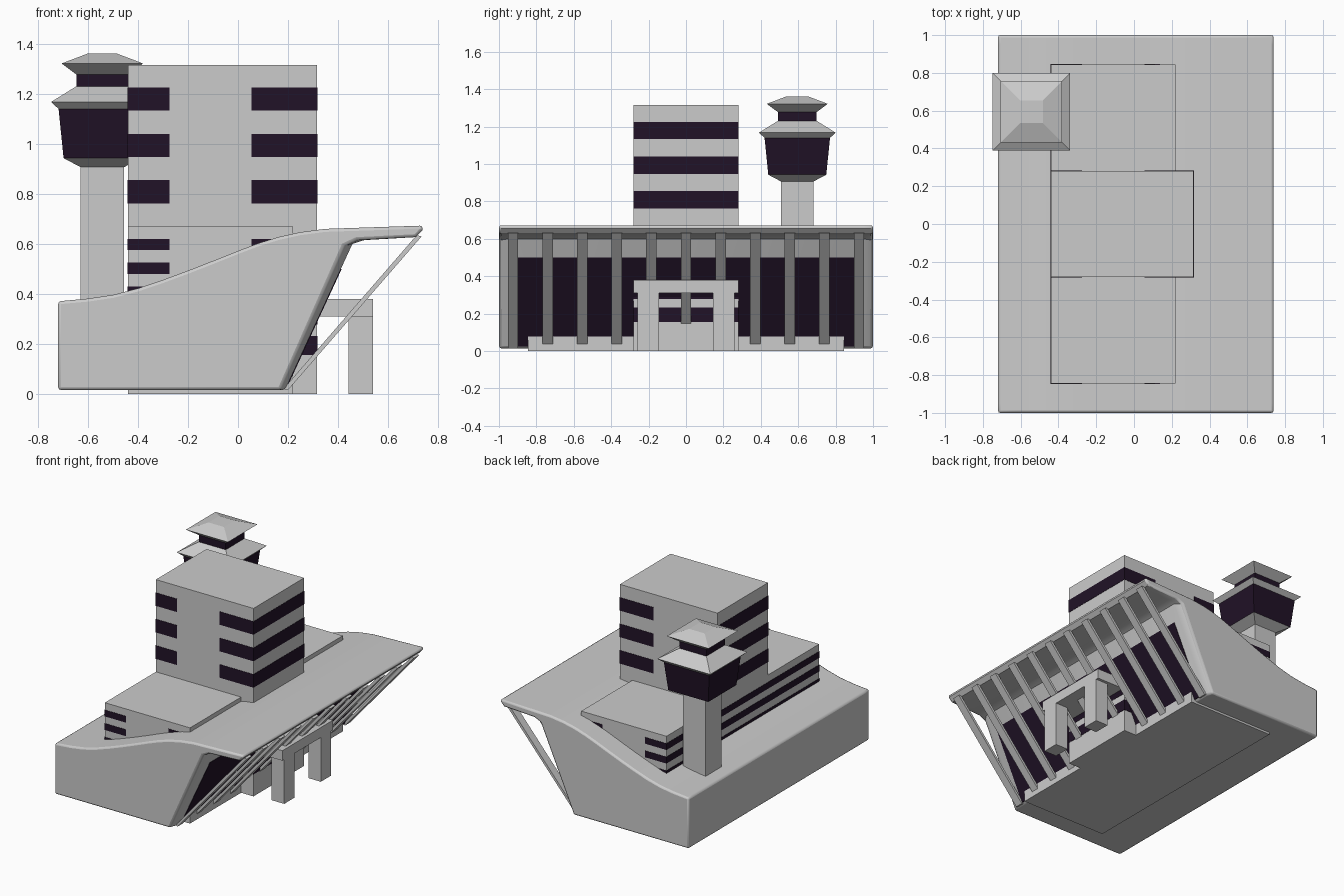
import bpy, bmesh
from math import radians

if "Cube" in bpy.data.objects:
    bpy.data.objects.remove(bpy.data.objects["Cube"])

glass = bpy.data.materials.new("dark_glass")
glass.diffuse_color = (0.015, 0.006, 0.02, 1)
glass.use_nodes = True
glass.node_tree.nodes["Principled BSDF"].inputs["Base Color"].default_value = glass.diffuse_color


def make(name, sections, mat=None):
    """Skin a row of equal-length closed sections and cap both ends."""
    bm = bmesh.new()
    rows = [[bm.verts.new(p) for p in s] for s in sections]
    n = len(rows[0])
    for a, b in zip(rows, rows[1:]):
        for i in range(n):
            j = (i + 1) % n
            bm.faces.new((a[i], a[j], b[j], b[i]))
    bm.faces.new(rows[0])
    bm.faces.new(rows[-1])
    bmesh.ops.recalc_face_normals(bm, faces=bm.faces)
    me = bpy.data.meshes.new(name)
    bm.to_mesh(me)
    bm.free()
    ob = bpy.data.objects.new(name, me)
    bpy.context.collection.objects.link(ob)
    if mat:
        me.materials.append(mat)
    return ob


def box(name, x0, x1, y0, y1, z0, z1, mat=None):
    return make(name, [[(x0, y0, z), (x1, y0, z), (x1, y1, z), (x0, y1, z)]
                       for z in (z0, z1)], mat)


def extrude_y(name, profile, y0, y1, mat=None):
    return make(name, [[(x, y, z) for x, z in profile] for y in (y0, y1)], mat)


# Terminal hall: wavy roof, overhanging eave, sloping front between chamfered side walls
roof = [(-0.72, 0.015), (-0.72, 0.37), (-0.6, 0.381), (-0.5, 0.396), (-0.4, 0.422),
        (-0.3, 0.456), (-0.2, 0.493), (-0.1, 0.532), (0.0, 0.572), (0.08, 0.602),
        (0.16, 0.627), (0.25, 0.647), (0.35, 0.66), (0.5, 0.665), (0.74, 0.673),
        (0.738, 0.655), (0.712, 0.627)]
outer = roof + [(0.475, 0.615), (0.425, 0.592), (0.17, 0.015)]
inner = roof + [(0.505, 0.615), (0.458, 0.6), (0.188, 0.015)]
hall = make("terminal_hall", [[(x, y, z) for x, z in prof] for y, prof in
            ((-1, outer), (-0.95, inner), (0.95, inner), (1, outer))])
bev = hall.modifiers.new("soft_edges", 'BEVEL')
bev.width, bev.segments = 0.012, 2
bev.limit_method, bev.angle_limit = 'ANGLE', radians(50)
bpy.context.view_layer.objects.active = hall
hall.select_set(True)
bpy.ops.object.shade_smooth_by_angle(angle=radians(30))

# Sloping front glazing, just proud of the hall front
extrude_y("front_glazing", [(0.18, 0.025), (0.196, 0.025), (0.415, 0.5), (0.40, 0.5)],
          -0.9, 0.9, glass)

# Slanted eave struts
for i in range(11):
    y = (i - 5) * 0.185
    extrude_y(f"eave_strut_{i}", [(0.182, 0.02), (0.2, 0.015), (0.735, 0.63), (0.715, 0.635)],
              y - 0.028, y + 0.028)

# Office blocks rising through the roof
box("long_block", -0.44, 0.22, -0.845, 0.845, 0, 0.67)
box("tall_block", -0.44, 0.316, -0.28, 0.28, 0, 1.316)


def window_bands(name, x1, hy, levels):
    """Bands wrap both ends of a block, leaving the middle of its sides plain."""
    e = 0.002
    for k, (z0, z1) in enumerate(levels):
        box(f"{name}_back_{k}", -0.44 - e, -0.275, -hy - e, hy + e, z0, z1, glass)
        box(f"{name}_front_{k}", 0.055, x1 + e, -hy - e, hy + e, z0, z1, glass)


window_bands("long_block_windows", 0.22, 0.845,
             [(0.39, 0.43), (0.48, 0.526), (0.575, 0.62)])
window_bands("tall_block_windows", 0.316, 0.28,
             [(0.762, 0.855), (0.947, 1.04), (1.133, 1.225)])
for k, (z0, z1) in enumerate([(0.155, 0.232), (0.278, 0.312)]):
    box(f"entrance_windows_{k}", 0.1, 0.318, -0.282, 0.282, z0, z1, glass)

# Entrance portal: canopy on two legs
box("portal_canopy", 0.3, 0.54, -0.28, 0.28, 0.31, 0.38)
for s in (-1, 1):
    a, b = sorted((s * 0.145, s * 0.26))
    box("portal_leg", 0.443, 0.54, a, b, 0, 0.312)

# Control tower: stacked square rings of (half width, height)
def stack(name, rings, mat=None):
    cx, cy = -0.543, 0.595
    make(name, [[(cx - h, cy - h, z), (cx + h, cy - h, z), (cx + h, cy + h, z), (cx - h, cy + h, z)]
                for h, z in rings], mat)


stack("tower_shaft", [(0.087, 0.02), (0.087, 0.907)])
stack("tower_cab_base", [(0.087, 0.907), (0.155, 0.943)])
stack("tower_cab_glass", [(0.155, 0.943), (0.175, 1.14)], glass)
stack("tower_cab_roof", [(0.175, 1.14), (0.205, 1.168), (0.105, 1.23)])
stack("tower_upper_glass", [(0.104, 1.23), (0.104, 1.278)], glass)
stack("tower_top_roof", [(0.104, 1.278), (0.163, 1.322), (0.06, 1.361)])
